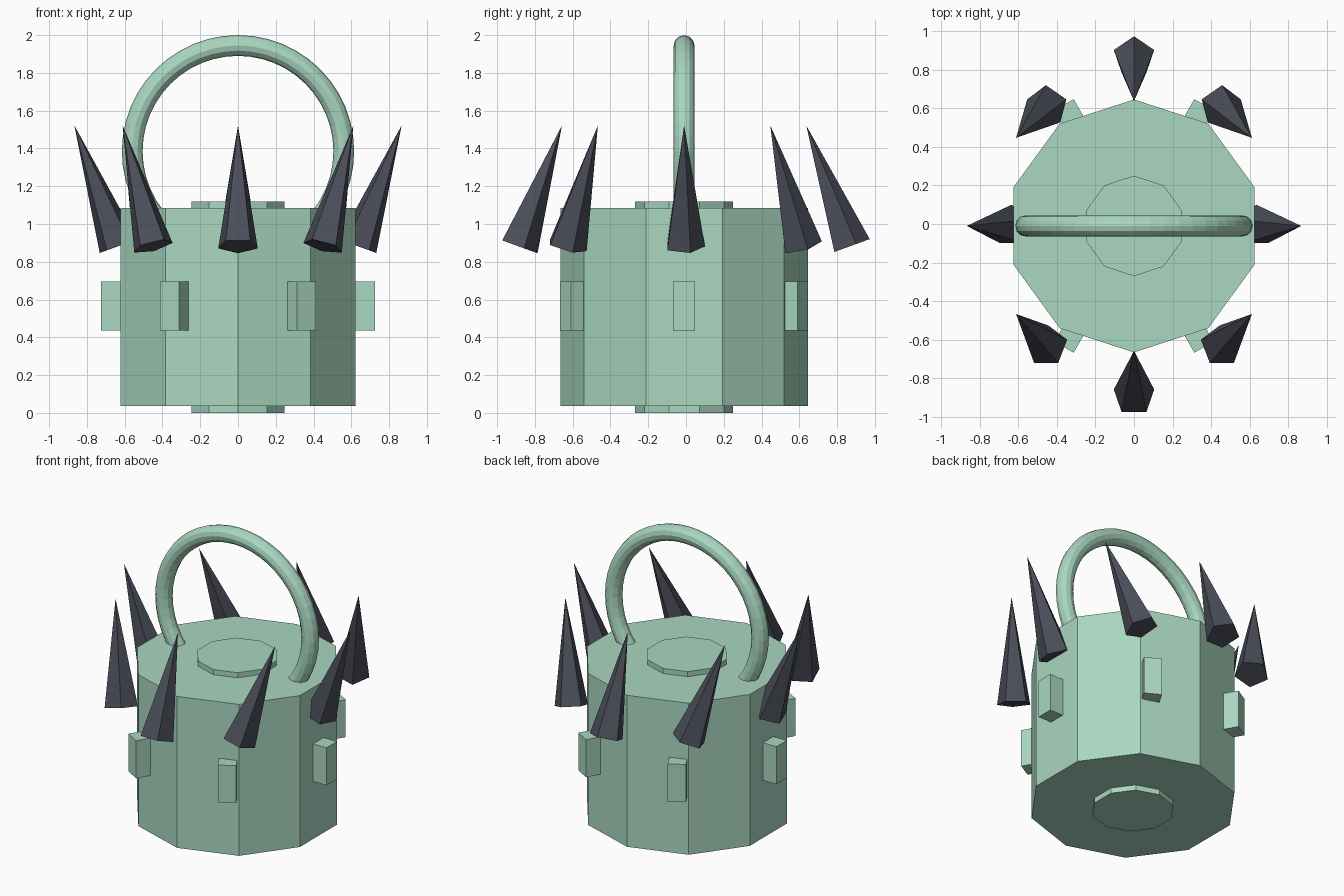
import bpy
from math import cos, sin, pi, radians

cube = bpy.data.objects.get("Cube")
if cube:
    bpy.data.objects.remove(cube, do_unlink=True)

Y0 = -0.01  # shared centre line in y


def make_material(name, rgb):
    mat = bpy.data.materials.new(name)
    mat.use_nodes = True
    color = (*rgb, 1.0)
    mat.diffuse_color = color
    bsdf = next(n for n in mat.node_tree.nodes if n.type == "BSDF_PRINCIPLED")
    bsdf.inputs["Base Color"].default_value = color
    return mat


green = make_material("pale green", (0.40, 0.68, 0.53))
slate = make_material("dark slate", (0.07, 0.075, 0.10))


def finish(name, mat):
    obj = bpy.context.object
    obj.name = name
    obj.data.materials.append(mat)
    return obj


def decagon(name, radius, bottom, top):
    bpy.ops.mesh.primitive_cylinder_add(
        vertices=10, radius=radius, depth=top - bottom,
        location=(0, Y0, (top + bottom) / 2))
    return finish(name, green)


# Ten-sided body with a small raised plate at each end
decagon("body", 0.655, 0.037, 1.085)
decagon("top_plate", 0.26, 1.05, 1.12)
decagon("bottom_plate", 0.26, 0.0, 0.07)

# Ring handle sunk into the top of the body
bpy.ops.mesh.primitive_torus_add(
    major_segments=48, minor_segments=12, major_radius=0.56, minor_radius=0.055,
    location=(0, Y0, 1.385), rotation=(pi / 2, 0, 0))
finish("handle", green)

# Six blocks around the wall
for i in range(6):
    a = i * pi / 3
    bpy.ops.mesh.primitive_cube_add(
        size=1, location=(0.63 * cos(a), Y0 + 0.63 * sin(a), 0.565),
        rotation=(0, 0, a))
    block = finish(f"wall_block_{i + 1}", green)
    block.scale = (0.19, 0.115, 0.26)

# Eight five-sided spikes, leaning outward in x and inward in y
tilt = radians(20)
for i in range(8):
    a = i * pi / 4
    bpy.ops.mesh.primitive_cone_add(
        vertices=5, radius1=0.11, radius2=0, depth=0.68,
        location=(0.75 * cos(a), Y0 + 0.763 * sin(a), 1.202),
        rotation=(tilt * sin(a), tilt * cos(a), 0))
    finish(f"spike_{i + 1}", slate)
